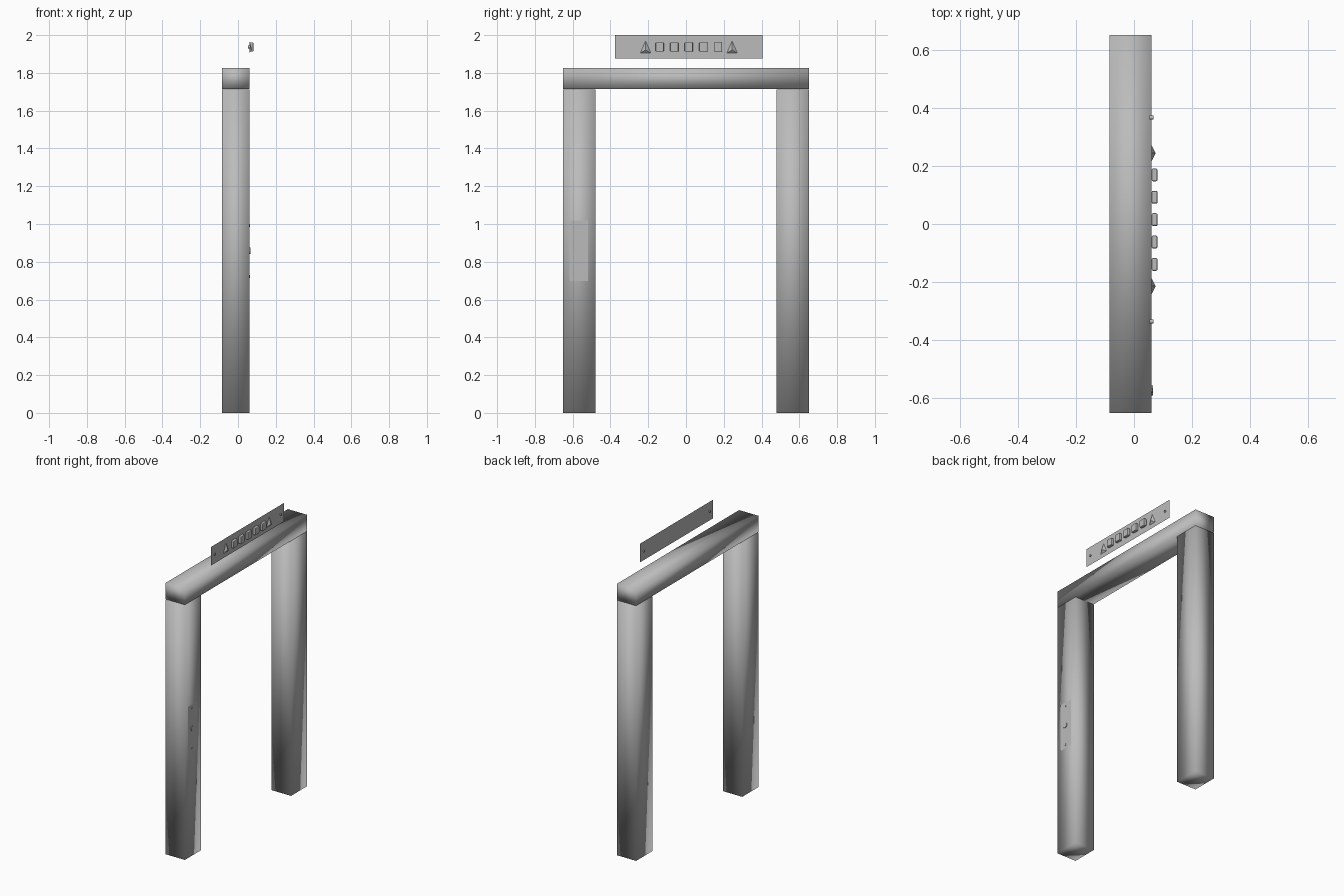
import bpy, bmesh, math
from mathutils import Matrix

if "Cube" in bpy.data.objects:
    bpy.data.objects.remove(bpy.data.objects["Cube"])

grey = bpy.data.materials.new("plain grey")
grey.diffuse_color = (0.5, 0.5, 0.5, 1)
grey.use_nodes = True
grey.node_tree.nodes["Principled BSDF"].inputs["Base Color"].default_value = grey.diffuse_color


def finish(name, bm, smooth=False):
    bmesh.ops.recalc_face_normals(bm, faces=bm.faces)
    for f in bm.faces:
        f.smooth = smooth
    me = bpy.data.meshes.new(name)
    bm.to_mesh(me)
    bm.free()
    me.materials.append(grey)
    ob = bpy.data.objects.new(name, me)
    bpy.context.collection.objects.link(ob)
    return ob


def box(name, lo, hi, smooth=True):
    bm = bmesh.new()
    size = [b - a for a, b in zip(lo, hi)]
    mid = [(a + b) / 2 for a, b in zip(lo, hi)]
    bmesh.ops.create_cube(bm, size=1, matrix=Matrix.Translation(mid) @ Matrix.Diagonal((*size, 1)))
    return finish(name, bm, smooth)


def plate(name, x, y0, y1, z0, z1):
    bm = bmesh.new()
    bm.faces.new([bm.verts.new(p) for p in ((x, y0, z0), (x, y1, z0), (x, y1, z1), (x, y0, z1))])
    ob = finish(name, bm)
    if ob.data.polygons[0].normal.x < 0:
        ob.data.flip_normals()
    return ob


def disc(name, x0, x1, y, z, r, n=12):
    bm = bmesh.new()
    m = Matrix.Translation(((x0 + x1) / 2, y, z)) @ Matrix.Rotation(math.pi / 2, 4, 'Y')
    bmesh.ops.create_cone(bm, cap_ends=True, segments=n, radius1=r, radius2=r, depth=x1 - x0, matrix=m)
    return finish(name, bm)


def bump(name, x, y, z):
    """Low pyramid on an upright triangular base."""
    bm = bmesh.new()
    a, b, c, tip = [bm.verts.new(p) for p in (
        (x, y - 0.028, z - 0.032), (x, y + 0.028, z - 0.032),
        (x, y, z + 0.032), (x + 0.014, y, z - 0.015))]
    for f in ((a, b, c), (a, b, tip), (b, c, tip), (c, a, tip)):
        bm.faces.new(f)
    return finish(name, bm)


# Frame
X0, X1 = -0.084, 0.06
box("front_post", (X0, -0.65, 0), (X1, -0.478, 1.713))
box("back_post", (X0, 0.478, 0), (X1, 0.65, 1.713))
box("top_beam", (X0, -0.65, 1.716), (X1, 0.65, 1.825))

# Upper panel with buttons, arrows and screws
PX, PY, PZ = 0.0605, 0.015, 1.937
plate("upper_panel", PX, PY - 0.39, PY + 0.39, 1.875, 2.0)
for i in range(-2, 3):
    y = PY + i * 0.077
    ob = box(f"button_{i + 3}", (PX, y - 0.022, PZ - 0.025), (0.081, y + 0.022, PZ + 0.025), False)
    bev = ob.modifiers.new("rounded", 'BEVEL')
    bev.width, bev.segments = 0.005, 2
for s, label in ((-1, "front"), (1, "back")):
    bump(f"{label}_arrow", PX, PY + s * 0.229, PZ)
    disc(f"{label}_panel_screw", 0.053, 0.067, PY + s * 0.351, PZ, 0.007)

# Post panel with lock and screws
LY, LZ = -0.573, 0.858
plate("post_panel", X1 + 0.001, LY - 0.045, LY + 0.055, LZ - 0.16, LZ + 0.16)
disc("lock", X1 - 0.005, 0.065, LY, LZ, 0.017, 16)
for s, label in ((-1, "lower"), (1, "upper")):
    disc(f"{label}_post_screw", X1 - 0.005, 0.064, LY, LZ + s * 0.135, 0.008)
